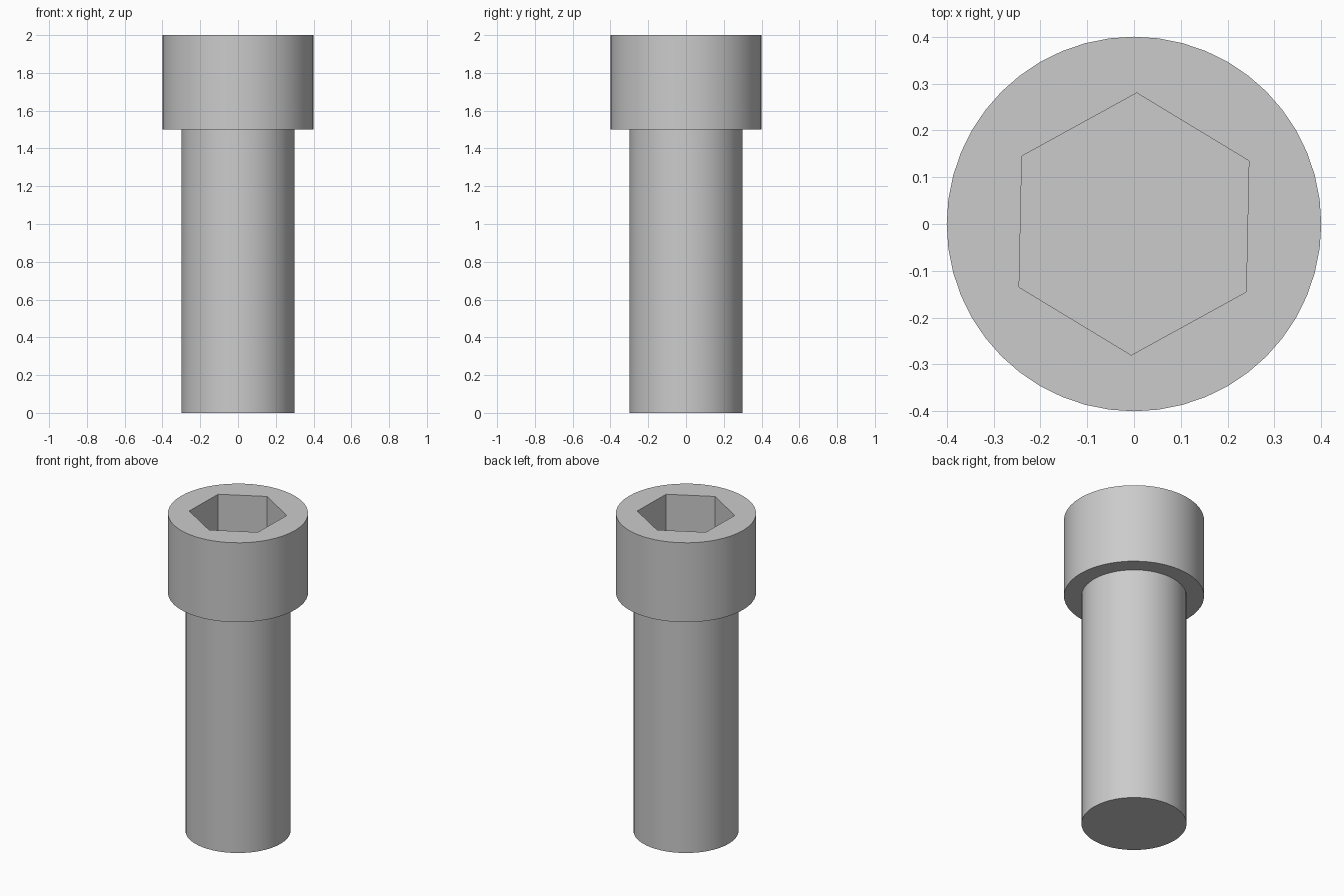
import bpy, bmesh, math
from mathutils import Matrix

cube = bpy.data.objects.get("Cube")
if cube:
    bpy.data.objects.remove(cube, do_unlink=True)

SIDES = 48
SHAFT_R, HEAD_R, SOCKET_R = 0.3, 0.4, 0.28
HEAD_Z, TOP_Z, SOCKET_Z = 1.5, 2.0, 1.7

steel = bpy.data.materials.new("grey_steel")
steel.use_nodes = True
grey = (0.6, 0.6, 0.6, 1.0)
steel.diffuse_color = grey
steel.node_tree.nodes["Principled BSDF"].inputs["Base Color"].default_value = grey


def ring(bm, sides, radius, z, turn=0.0):
    """Closed loop of vertices around the axis."""
    angles = [turn + math.tau * i / sides for i in range(sides)]
    return [bm.verts.new((radius * math.cos(a), radius * math.sin(a), z)) for a in angles]


def bridge(bm, low, high):
    """Wall of quads between two loops."""
    n = len(low)
    for i in range(n):
        j = (i + 1) % n
        bm.faces.new((low[i], low[j], high[j], high[i]))


def loop_edges(bm, loop):
    """Edges along a closed loop, made where missing."""
    edges = []
    for a, b in zip(loop, loop[1:] + loop[:1]):
        edges.append(bm.edges.get((a, b)) or bm.edges.new((a, b)))
    return edges


bm = bmesh.new()

# Shaft with flat end, shoulder and head wall
profile = [(SHAFT_R, 0), (SHAFT_R, HEAD_Z), (HEAD_R, HEAD_Z), (HEAD_R, TOP_Z)]
loops = [ring(bm, SIDES, r, z) for r, z in profile]
bm.faces.new(loops[0][::-1])
for low, high in zip(loops, loops[1:]):
    bridge(bm, low, high)

# Hexagonal socket, turned slightly off square
turn = math.radians(28.8)
rim = ring(bm, 6, SOCKET_R, TOP_Z, turn)
floor = ring(bm, 6, SOCKET_R, SOCKET_Z, turn)
bridge(bm, rim, floor)
bm.faces.new(floor)

# Flat top face around the socket
bmesh.ops.triangle_fill(bm, use_beauty=True, normal=(0, 0, 1),
                        edges=loop_edges(bm, loops[-1]) + loop_edges(bm, rim))
bmesh.ops.recalc_face_normals(bm, faces=bm.faces)

mesh = bpy.data.meshes.new("socket_bolt")
bm.to_mesh(mesh)
bm.free()
mesh.materials.append(steel)
bolt = bpy.data.objects.new("socket_bolt", mesh)
bpy.context.collection.objects.link(bolt)

# Smooth round walls with sharp rims
bpy.ops.object.select_all(action="DESELECT")
bolt.select_set(True)
bpy.context.view_layer.objects.active = bolt
bpy.ops.object.shade_smooth_by_angle(angle=math.radians(30))
